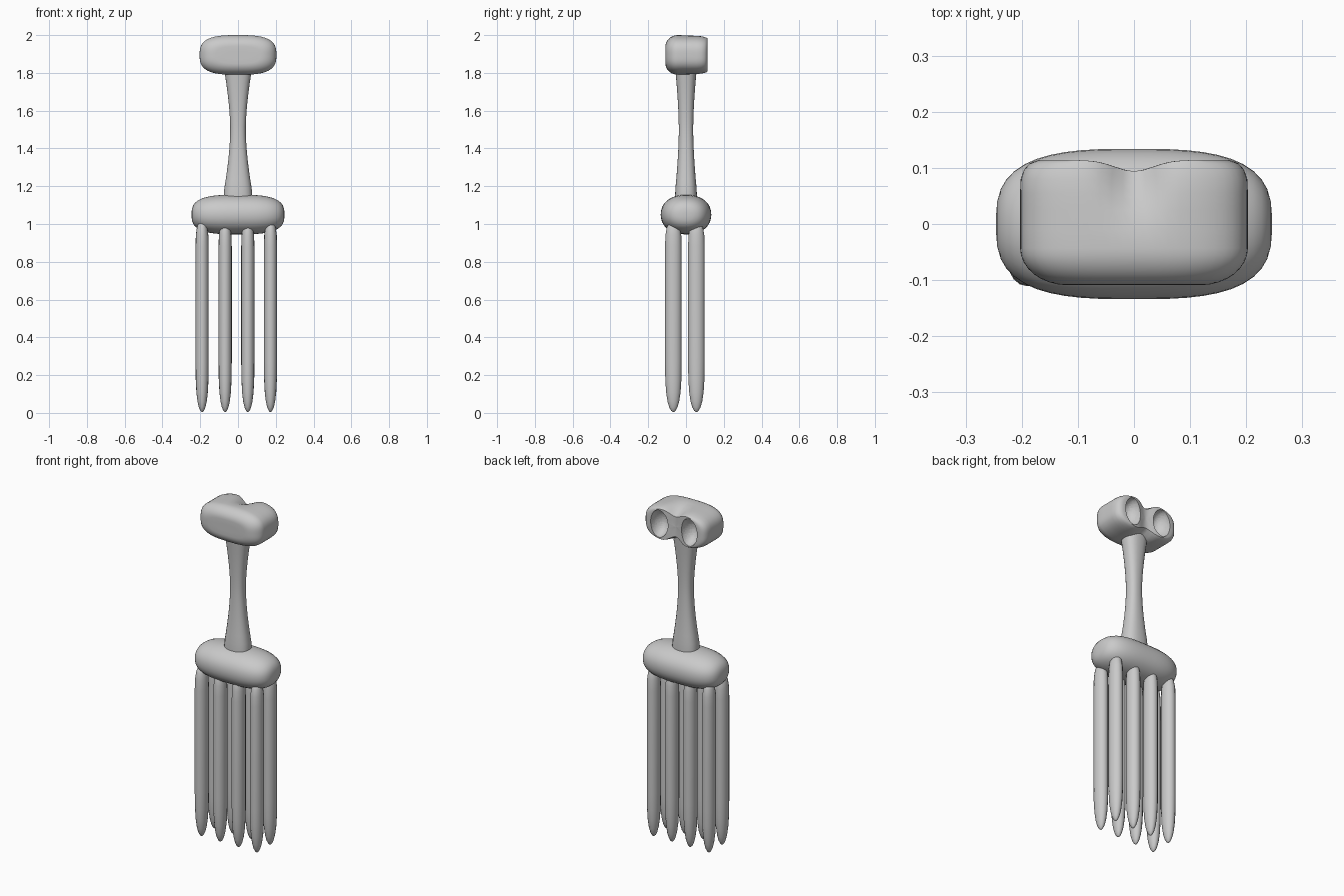
import bpy, bmesh, math

if "Cube" in bpy.data.objects:
    bpy.data.objects.remove(bpy.data.objects["Cube"])

grey = bpy.data.materials.new("plain grey")
grey.diffuse_color = (0.59, 0.59, 0.59, 1)
grey.use_nodes = True
grey.node_tree.nodes["Principled BSDF"].inputs["Base Color"].default_value = grey.diffuse_color


def outline(a, b, power, n):
    """Superellipse outline with half sizes a and b."""
    pts = []
    for i in range(n):
        t = 2 * math.pi * i / n
        c, s = math.cos(t), math.sin(t)
        k = (abs(c) ** power + abs(s) ** power) ** (-1 / power)
        pts.append((a * c * k, b * s * k))
    return pts


def loft(name, rings, angle=60):
    """Skin a list of equal rings and close both ends."""
    bm = bmesh.new()
    loops = [[bm.verts.new(p) for p in ring] for ring in rings]
    n = len(loops[0])
    for lo, hi in zip(loops, loops[1:]):
        for i in range(n):
            j = (i + 1) % n
            bm.faces.new((lo[i], lo[j], hi[j], hi[i]))
    bm.faces.new(loops[0])
    bm.faces.new(loops[-1])
    bmesh.ops.recalc_face_normals(bm, faces=bm.faces)
    mesh = bpy.data.meshes.new(name)
    bm.to_mesh(mesh)
    bm.free()
    obj = bpy.data.objects.new(name, mesh)
    bpy.context.collection.objects.link(obj)
    mesh.materials.append(grey)
    smooth(obj, angle)
    return obj


def select(obj):
    bpy.ops.object.select_all(action='DESELECT')
    obj.select_set(True)
    bpy.context.view_layer.objects.active = obj


def smooth(obj, angle):
    select(obj)
    bpy.ops.object.shade_smooth_by_angle(angle=math.radians(angle))


# Body: wide rounded pod, lofted along x
rings = []
for i in range(25):
    t = -math.pi / 2 + math.pi * i / 24
    u = math.sin(t) * 0.9995
    k = (1 - abs(u) ** 3) ** (1 / 3)
    rings.append([(0.246 * u, y, 1.05 + z)
                  for y, z in outline(0.134 * k, 0.105 * k, 2.2, 32)])
loft("body", rings)

# Neck: slim hourglass column
rings = []
for i in range(17):
    f = i / 16
    z = 1.10 + 0.74 * f
    w = min(1.0, abs(z - 1.50) / 0.33) ** 1.7
    rings.append([(x, y, z) for x, y in
                  outline(0.041 + 0.035 * w, 0.038 + 0.020 * w, 2.5, 24)])
loft("neck", rings)

# Legs: two rows of four long rods with pointed round tips
LEG = [(0.004, 0.06), (0.012, 0.28), (0.03, 0.5), (0.06, 0.7), (0.11, 0.87),
       (0.18, 0.97), (0.27, 1), (0.88, 1), (0.94, 0.95), (0.98, 0.8),
       (1.005, 0.55), (1.015, 0.1)]
for row, y0 in (("front", -0.067), ("back", 0.055)):
    for n, x0 in enumerate((-0.19, -0.068, 0.052, 0.172)):
        loft(f"{row}_leg_{n + 1}",
             [[(x0 + x, y0 + y, z) for x, y in
               outline(0.035 * r, 0.044 * r, 2, 16)] for z, r in LEG])

# Head: rounded block with a valley between two eye sockets at the back
CZ = 1.895
sections = [(-0.109, 0.005, 0.002), (-0.109, 0.06, 0.02)]
for i in range(9):
    a = math.pi / 2 * i / 8
    d = 1 - math.sin(a)
    sections.append((-0.043 - 0.066 * math.cos(a), 0.203 - 0.085 * d, 0.105 - 0.06 * d))
sections += [(-0.01, 0.203, 0.105), (0.025, 0.203, 0.105), (0.055, 0.203, 0.105),
             (0.08, 0.202, 0.103), (0.097, 0.196, 0.1), (0.108, 0.186, 0.097),
             (0.114, 0.17, 0.094)]
sections += [(0.114, 0.17 * k, 0.094 * k) for k in (0.85, 0.7, 0.5, 0.3, 0.1, 0.01)]
rings = []
for y, w, h in sections:
    v = min(1, max(0, (y + 0.03) / 0.145))
    v = v * v * (3 - 2 * v)
    ring = []
    for x, z in outline(w, h, 3, 64):
        dip = v * math.exp(-(x / 0.048) ** 2)
        ring.append((x, y - 0.02 * dip * max(0, y / 0.114), CZ + z * (1 - 0.38 * dip)))
    rings.append(ring)
head = loft("head", rings)

# Eye sockets: cut with stretched spheres
for side in (-1, 1):
    bpy.ops.mesh.primitive_uv_sphere_add(segments=40, ring_count=24, radius=1,
                                         location=(side * 0.098, 0.116, CZ))
    cutter = bpy.context.object
    cutter.name = "socket_cutter"
    cutter.scale = (0.054, 0.075, 0.08)
    cutter.hide_render = True
    cutter.data.materials.append(grey)
    select(head)
    mod = head.modifiers.new("socket", 'BOOLEAN')
    mod.operation = 'DIFFERENCE'
    mod.object = cutter
    bpy.context.view_layer.update()
    bpy.ops.object.modifier_apply(modifier=mod.name)
    bpy.data.objects.remove(cutter)
smooth(head, 45)
